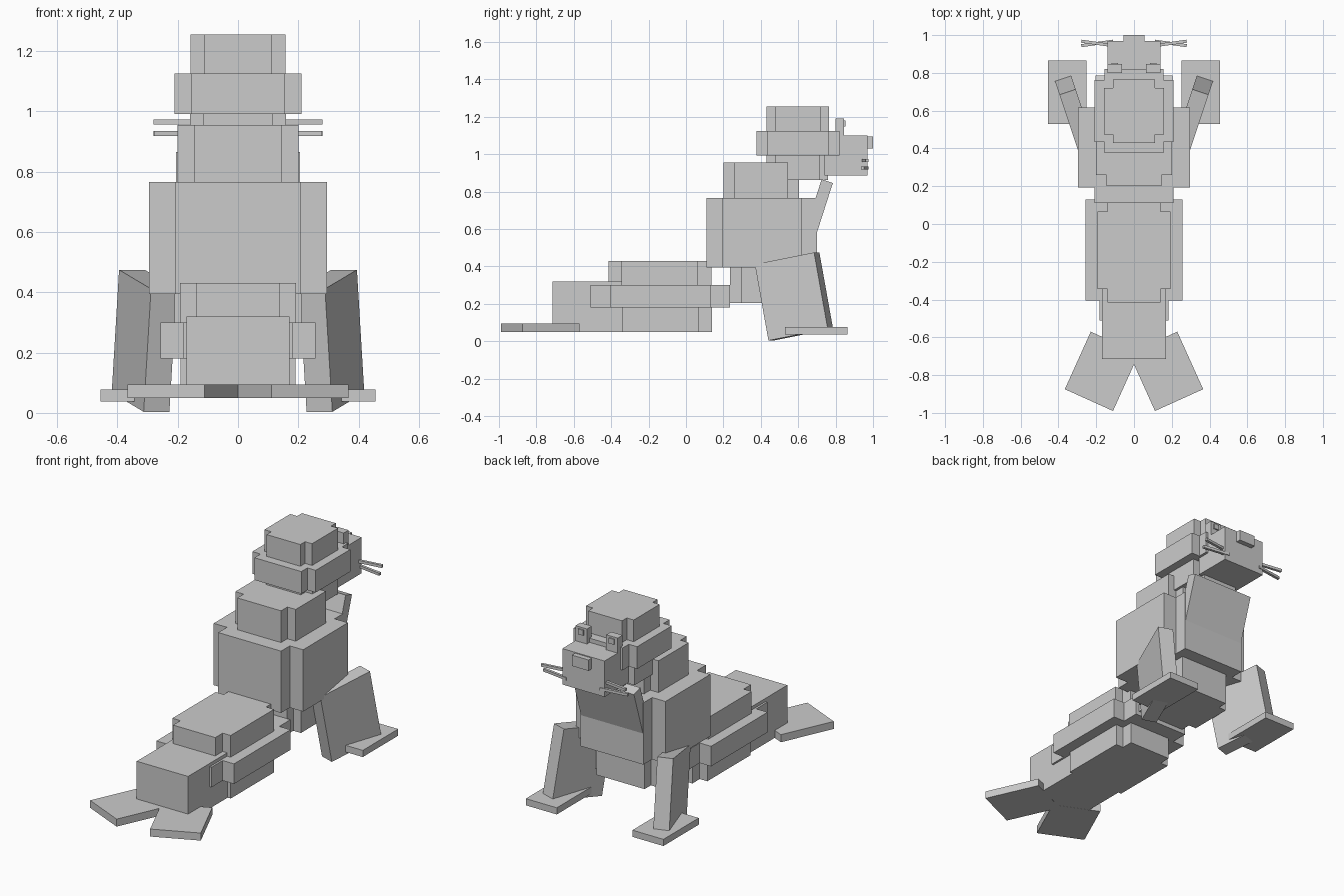
import bpy
import bmesh
from math import radians
from mathutils import Euler

old = bpy.data.objects.get("Cube")
if old:
    bpy.data.objects.remove(old, do_unlink=True)

GREY = (0.6, 0.6, 0.6, 1.0)
mat = bpy.data.materials.new("plain grey")
mat.use_nodes = True
mat.diffuse_color = GREY
mat.node_tree.nodes["Principled BSDF"].inputs["Base Color"].default_value = GREY


def add_object(name, bm):
    bmesh.ops.recalc_face_normals(bm, faces=bm.faces)
    mesh = bpy.data.meshes.new(name)
    bm.to_mesh(mesh)
    bm.free()
    mesh.materials.append(mat)
    obj = bpy.data.objects.new(name, mesh)
    bpy.context.collection.objects.link(obj)
    return obj


def block(name, center, size, rot=(0, 0, 0)):
    """Box of a given size, rotated in degrees about its centre."""
    bm = bmesh.new()
    bmesh.ops.create_cube(bm, size=1)
    bmesh.ops.scale(bm, vec=size, verts=bm.verts)
    obj = add_object(name, bm)
    obj.location = center
    obj.rotation_euler = Euler([radians(a) for a in rot])
    return obj


def span(name, x, y, z):
    """Box given by its ranges on each axis."""
    ranges = (x, y, z)
    return block(name, [(a + b) / 2 for a, b in ranges], [b - a for a, b in ranges])


def notched(name, half_x, y, z, nx, ny):
    """Upright prism whose four corners are cut by square notches."""
    mid, half_y = (y[0] + y[1]) / 2, (y[1] - y[0]) / 2
    ix, iy = half_x - nx, half_y - ny
    quarter = [(half_x, iy), (ix, iy), (ix, half_y)]
    outline = []
    for sx, sy in ((1, 1), (-1, 1), (-1, -1), (1, -1)):
        corner = [(sx * px, sy * py + mid) for px, py in quarter]
        outline += corner if sx * sy > 0 else corner[::-1]
    bm = bmesh.new()
    face = bm.faces.new([bm.verts.new((px, py, z[0])) for px, py in outline])
    side = bmesh.ops.extrude_face_region(bm, geom=[face])["geom"]
    top = [v for v in side if isinstance(v, bmesh.types.BMVert)]
    bmesh.ops.translate(bm, vec=(0, 0, z[1] - z[0]), verts=top)
    return add_object(name, bm)


# Hind body and tail stem
notched("hind_body_lower", 0.19, (-0.41, 0.14), (0.05, 0.18), 0.05, 0.07)
notched("hind_body_middle", 0.257, (-0.51, 0.235), (0.18, 0.30), 0.075, 0.105)
notched("hind_body_upper", 0.193, (-0.415, 0.135), (0.30, 0.43), 0.053, 0.07)
span("tail_stem", (-0.17, 0.17), (-0.715, -0.30), (0.05, 0.32))

# Chest, neck and throat
notched("belly", 0.21, (0.235, 0.62), (0.205, 0.395), 0.05, 0.06)
notched("chest", 0.296, (0.11, 0.70), (0.395, 0.765), 0.088, 0.083)
notched("neck", 0.20, (0.20, 0.605), (0.765, 0.955), 0.055, 0.06)
block("throat", (0, 0.694, 0.665), (0.41, 0.063, 0.40), (-17.8, 0, 0))

# Head
notched("head_lower", 0.16, (0.43, 0.76), (0.863, 0.995), 0.045, 0.045)
notched("head_middle", 0.21, (0.377, 0.82), (0.992, 1.125), 0.055, 0.058)
notched("head_upper", 0.158, (0.43, 0.765), (1.125, 1.255), 0.046, 0.045)
span("muzzle", (-0.14, 0.14), (0.74, 0.97), (0.885, 1.10))
span("nose", (-0.055, 0.055), (0.96, 1.0), (1.03, 1.095))

# Paired parts
for side, s in (("left", 1), ("right", -1)):
    block(side + "_eye", (s * 0.102, 0.823, 1.145), (0.076, 0.046, 0.09))
    block(side + "_pupil", (s * 0.102, 0.848, 1.163), (0.035, 0.01, 0.032))
    for level, z, turn in (("upper", 0.965, 8), ("lower", 0.927, -8)):
        block(f"{side}_{level}_whisker", (s * 0.195, 0.956, z),
              (0.17, 0.016, 0.016), (0, 0, s * turn))
    block(side + "_front_leg", (s * 0.311, 0.577, 0.239),
          (0.09, 0.34, 0.415), (10.7, 0, s * -18.5))
    block(side + "_front_foot", (s * 0.353, 0.697, 0.057), (0.205, 0.335, 0.04))
    block(side + "_tail_flipper", (s * 0.17, -0.78, 0.072),
          (0.28, 0.334, 0.045), (0, 0, s * 24.3))
